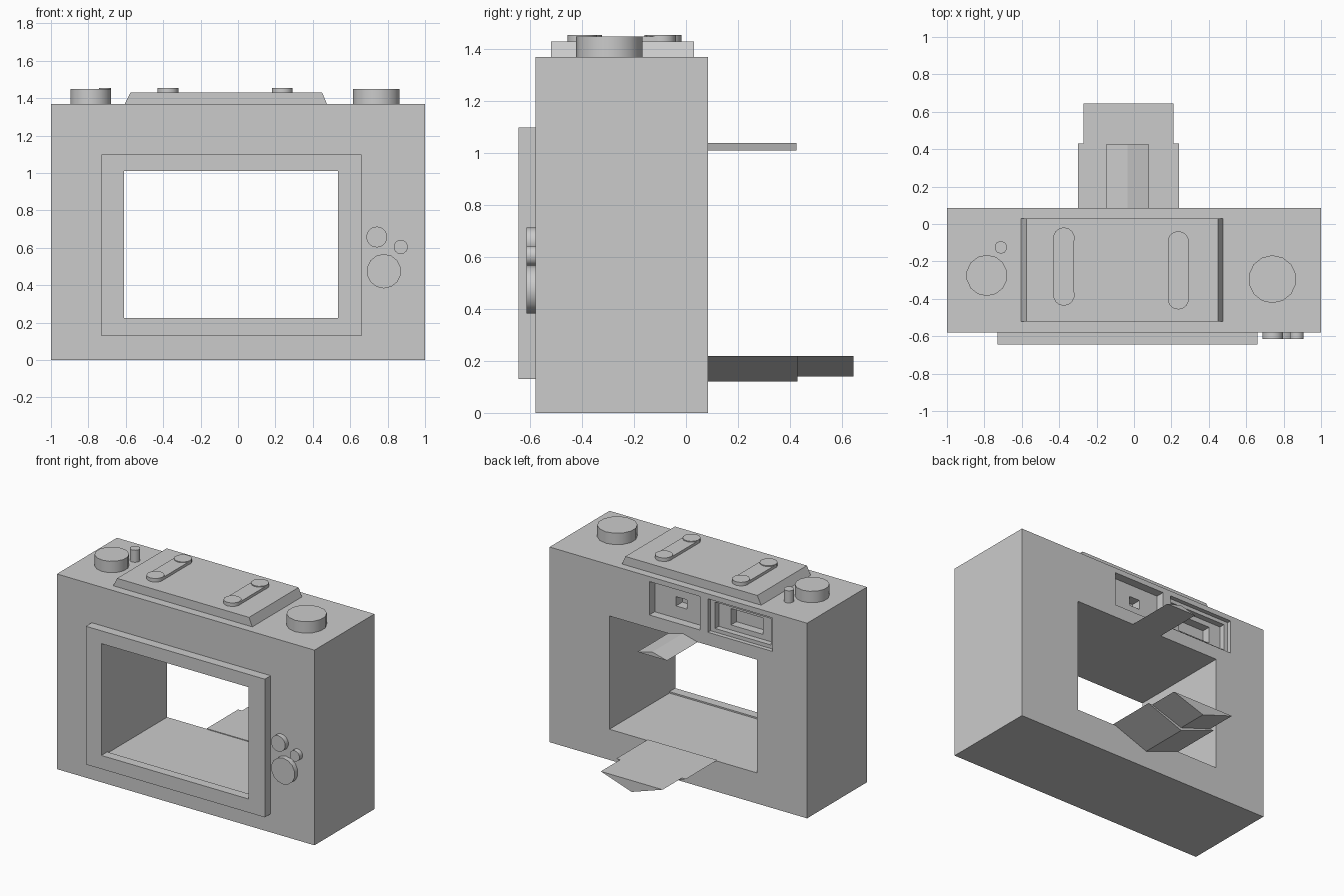
import bpy, bmesh, math
from mathutils import Matrix

if "Cube" in bpy.data.objects:
    bpy.data.objects.remove(bpy.data.objects["Cube"])


def make_object(name, bm):
    bmesh.ops.recalc_face_normals(bm, faces=bm.faces)
    mesh = bpy.data.meshes.new(name)
    bm.to_mesh(mesh)
    bm.free()
    obj = bpy.data.objects.new(name, mesh)
    bpy.context.collection.objects.link(obj)
    return obj


def box(name, x, y, z):
    bm = bmesh.new()
    bmesh.ops.create_cube(bm, size=1)
    for v in bm.verts:
        for i, (lo, hi) in enumerate((x, y, z)):
            v.co[i] = lo if v.co[i] < 0 else hi
    return make_object(name, bm)


def prism(name, profile, y0, y1):
    """Extrude an XZ profile along y."""
    bm = bmesh.new()
    face = bm.faces.new([bm.verts.new((x, y0, z)) for x, z in profile])
    new = bmesh.ops.extrude_face_region(bm, geom=[face])["geom"]
    bmesh.ops.translate(bm, vec=(0, y1 - y0, 0),
                        verts=[g for g in new if isinstance(g, bmesh.types.BMVert)])
    return make_object(name, bm)


def disc(name, centre, radius, depth, sides, forward=False):
    """Short cylinder along z, or along y when forward is set."""
    bm = bmesh.new()
    bmesh.ops.create_cone(bm, cap_ends=True, segments=sides,
                          radius1=radius, radius2=radius, depth=depth)
    rot = Matrix.Rotation(math.pi / 2, 4, 'X') if forward else Matrix()
    bmesh.ops.transform(bm, matrix=Matrix.Translation(centre) @ rot, verts=bm.verts)
    obj = make_object(name, bm)
    bpy.ops.object.select_all(action='DESELECT')
    obj.select_set(True)
    bpy.context.view_layer.objects.active = obj
    bpy.ops.object.shade_smooth_by_angle(angle=math.radians(40))
    return obj


def cut(target, cutter):
    mod = target.modifiers.new("cut", 'BOOLEAN')
    mod.operation, mod.solver, mod.object = 'DIFFERENCE', 'EXACT', cutter
    bpy.ops.object.select_all(action='DESELECT')
    bpy.context.view_layer.objects.active = target
    target.select_set(True)
    bpy.ops.object.modifier_apply(modifier=mod.name)
    bpy.data.objects.remove(cutter)


# Camera body and raised front frame, with the opening cut right through
BACK = 0.085
body = box("body", (-1, 1), (-0.58, BACK), (0, 1.37))
frame = box("front_frame", (-0.73, 0.66), (-0.645, -0.58), (0.13, 1.10))
for part, floor in ((body, 0.215), (frame, 0.225)):
    cut(part, box("opening", (-0.61, 0.535), (-0.8, 0.3), (floor, 1.01)))

# Stepped window recesses in the back: x range, z range, depth
recesses = [
    ((-0.17, 0.225), (1.10, 1.335), 0.06),
    ((-0.025, 0.06), (1.185, 1.25), 0.13),
    ((-0.73, -0.23), (1.10, 1.335), 0.03),
    ((-0.70, -0.265), (1.125, 1.31), 0.07),
    ((-0.61, -0.36), (1.16, 1.275), 0.13),
]
for xr, zr, depth in recesses:
    cut(body, box("recess", xr, (BACK - depth, 0.3), zr))

# Tongues behind the opening, each with a V-shaped section
prism("lower_tongue", [(-0.30, 0.22), (0.24, 0.22), (-0.03, 0.12)], 0.08, 0.43)
prism("lower_tongue_tip", [(-0.27, 0.22), (0.21, 0.22), (-0.03, 0.14)], 0.43, 0.645)
prism("upper_tongue", [(-0.15, 1.01), (0.08, 1.01), (-0.035, 1.04)], 0.08, 0.425)

# Top plate with sloping ends
prism("top_plate", [(-0.605, 1.37), (0.475, 1.37), (0.45, 1.43), (-0.575, 1.43)], -0.52, 0.03)

# Slide bars on the top plate with round ends
for side, x, y0, y1 in (("left", -0.375, -0.38, -0.075), ("right", 0.237, -0.40, -0.095)):
    box(side + "_slide_bar", (x - 0.055, x + 0.055), (y0, y1), (1.42, 1.449))
    for end, y in (("front", y0), ("rear", y1)):
        disc(f"{side}_slide_{end}_end", (x, y, 1.4375), 0.057, 0.035, 14)

# Dials and pin on the top
disc("left_dial", (-0.787, -0.275, 1.41), 0.11, 0.08, 14)
disc("right_dial", (0.74, -0.295, 1.41), 0.128, 0.08, 14)
disc("release_pin", (-0.712, -0.125, 1.4125), 0.034, 0.085, 10)

# Front buttons
for i, (x, z, r) in enumerate(((0.742, 0.658, 0.056), (0.87, 0.605, 0.038), (0.78, 0.475, 0.092))):
    disc(f"front_button_{i + 1}", (x, -0.597, z), r, 0.036, 14, forward=True)
